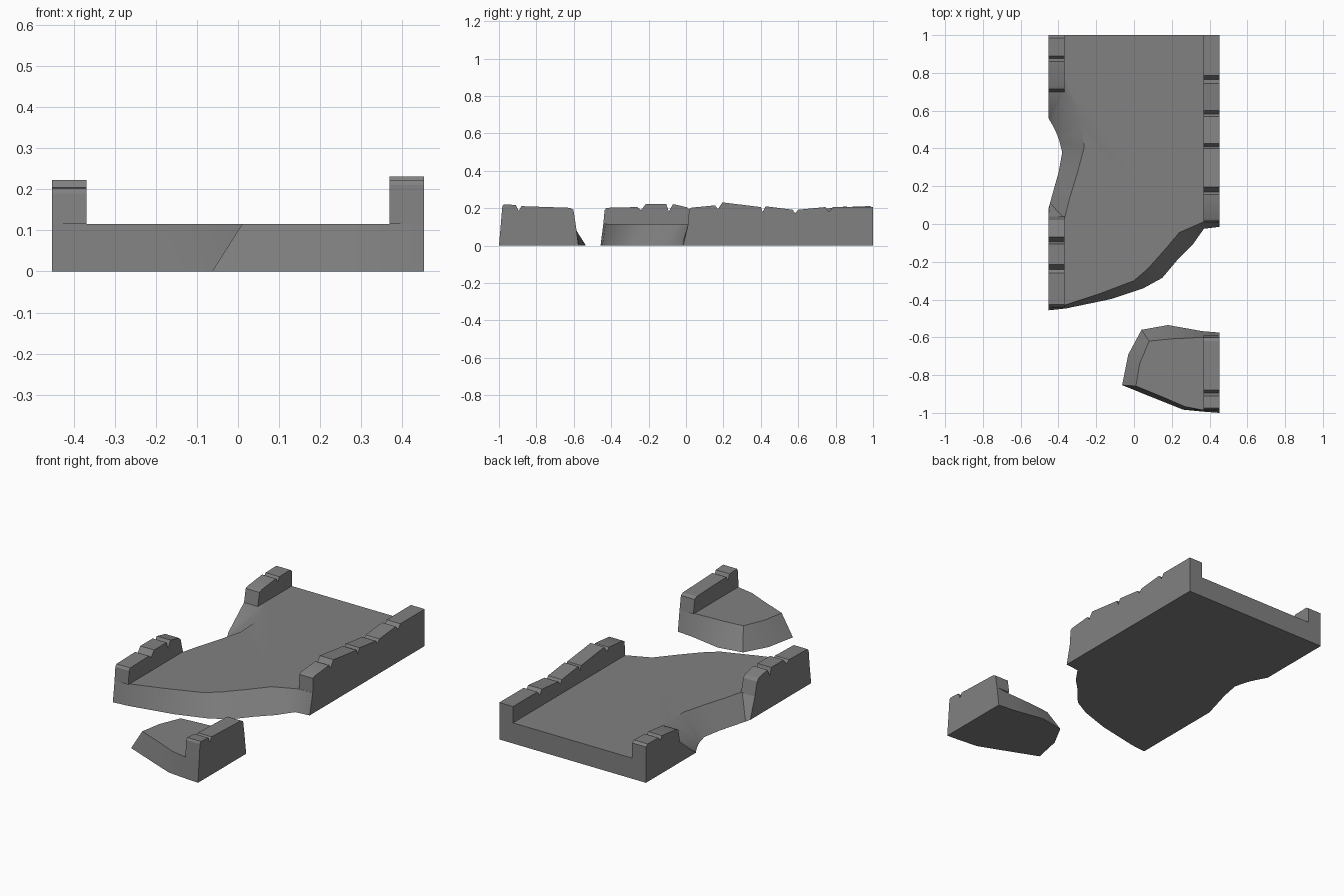
import bpy, bmesh, math

stone = bpy.data.materials.new("grey stone")
stone.diffuse_color = (0.22, 0.22, 0.22, 1)
DECK = 0.115


def finish(name, bm, angle=40):
    bmesh.ops.recalc_face_normals(bm, faces=bm.faces[:])
    me = bpy.data.meshes.new(name)
    bm.to_mesh(me)
    bm.free()
    ob = bpy.data.objects.new(name, me)
    me.materials.append(stone)
    bpy.context.collection.objects.link(ob)
    bpy.ops.object.select_all(action='DESELECT')
    ob.select_set(True)
    bpy.context.view_layer.objects.active = ob
    bpy.ops.object.shade_smooth_by_angle(angle=math.radians(angle))
    return ob


def loft(name, rings, angle=40):
    """Closed solid between two matching outlines."""
    bm = bmesh.new()
    lo, hi = [[bm.verts.new(p) for p in r] for r in rings]
    n = len(lo)
    bm.faces.new(lo)
    bm.faces.new(hi)
    for i in range(n):
        j = (i + 1) % n
        bm.faces.new((lo[i], lo[j], hi[j], hi[i]))
    return finish(name, bm, angle)


def slab(name, pts):
    """pts: (bottom x, bottom y, deck x, deck y)"""
    loft(name, [[(p[0], p[1], 0) for p in pts],
                [(p[2], p[3], DECK) for p in pts]])


def wall(name, side, foot, tops):
    """Parapet: foot = (y0, y1) on the deck, tops = chipped (y, z) line."""
    prof = [(foot[0], DECK)] + tops + [(foot[1], DECK)]
    loft(name, [[(side * x, y, z) for y, z in prof] for x in (0.368, 0.453)], 25)


# main deck with a bite on the left and a ragged front edge
slab("main_deck", [
    (.453, 1, .453, 1), (-.453, 1, -.453, 1),
    (-.453, .56, -.453, .70), (-.435, .53, -.368, .71),
    (-.41, .48, -.33, .66), (-.395, .44, -.27, .53),
    (-.38, .38, -.265, .40), (-.40, .27, -.30, .27),
    (-.42, .20, -.34, .14), (-.445, .11, -.368, .03),
    (-.453, .08, -.453, .04),
    (-.453, -.457, -.453, -.442), (-.36, -.447, -.368, -.43),
    (-.12, -.397, -.19, -.372), (.05, -.34, 0, -.30),
    (.15, -.285, .07, -.24), (.23, -.19, .16, -.14),
    (.31, -.11, .24, -.045), (.37, -.025, .365, .01),
    (.453, -.015, .453, .012)])

# broken-off front piece
slab("fallen_deck", [
    (.453, -.575, .453, -.59), (.36, -.567, .36, -.60),
    (.18, -.535, .20, -.608), (.04, -.56, .08, -.62),
    (-.03, -.69, .03, -.74), (-.063, -.853, .01, -.858),
    (.14, -.935, .15, -.915), (.26, -.983, .27, -.967),
    (.36, -.993, .36, -.984), (.453, -1, .453, -.99)])

# chipped parapets
wall("right_parapet", 1, (.012, 1), [
    (.016, .195), (.03, .203), (.155, .215), (.17, .195), (.195, .231),
    (.40, .206), (.41, .18), (.425, .21), (.57, .192), (.583, .172),
    (.60, .192), (.745, .206), (.765, .18), (.785, .206), (1, .206)])
wall("left_front_parapet", -1, (-.442, .04), [
    (-.435, .19), (-.425, .202), (-.26, .206), (-.24, .19), (-.215, .222),
    (-.105, .222), (-.092, .18), (-.07, .222), (.005, .205), (.02, .19)])
wall("left_back_parapet", -1, (.70, 1), [
    (.715, .188), (.735, .196), (.86, .21), (.875, .187), (.89, .209),
    (.985, .211), (1, .2)])
wall("fallen_parapet", 1, (-.99, -.59), [
    (-.982, .21), (-.975, .221), (-.91, .217), (-.895, .185), (-.88, .211),
    (-.62, .202), (-.602, .192)])
